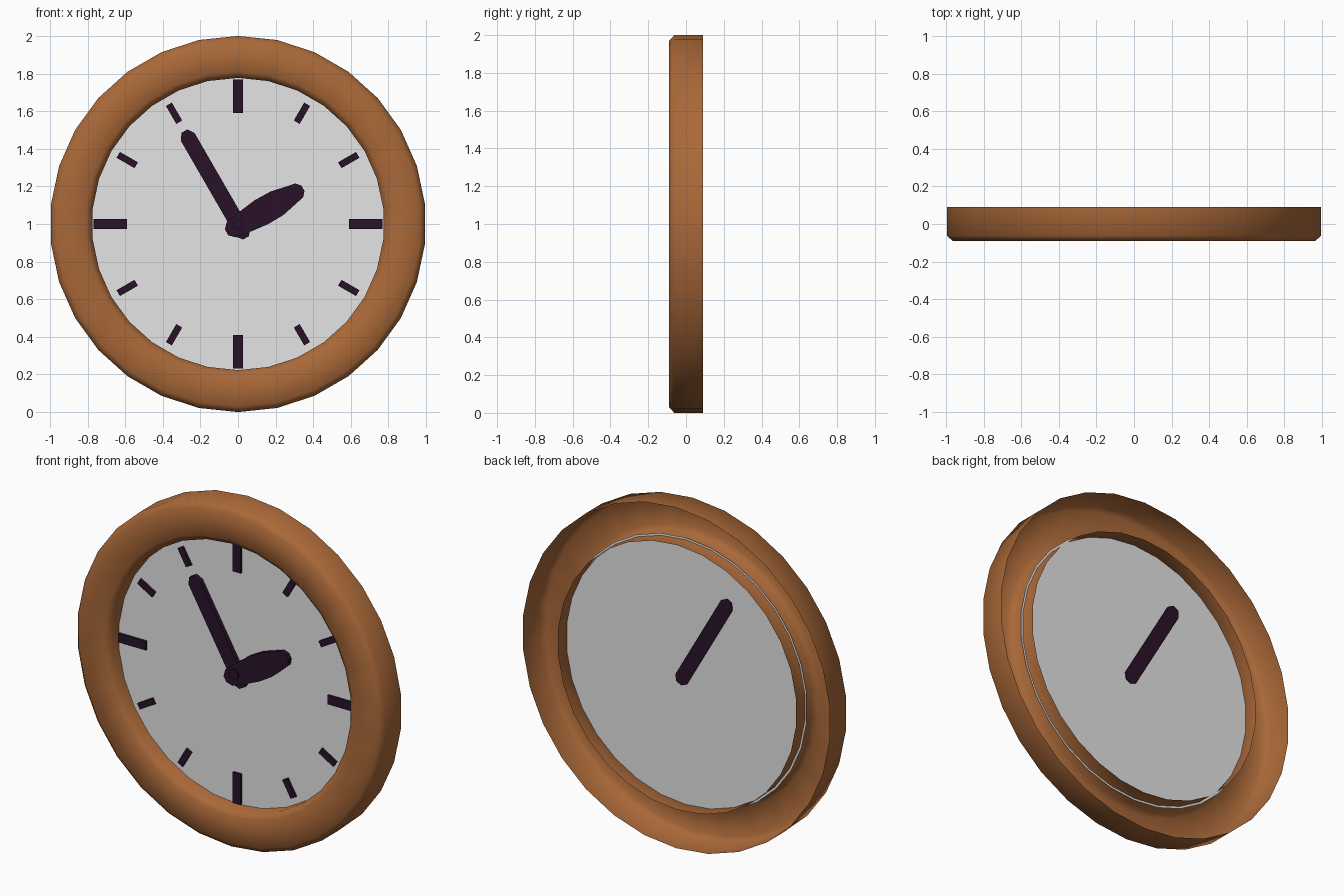
import bpy, bmesh, math

if "Cube" in bpy.data.objects:
    bpy.data.objects.remove(bpy.data.objects["Cube"])

SIDES = 30
CZ = 1.0  # height of the clock centre


def material(name, rgb):
    m = bpy.data.materials.new(name)
    m.diffuse_color = (*rgb, 1)
    m.use_nodes = True
    m.node_tree.nodes["Principled BSDF"].inputs["Base Color"].default_value = m.diffuse_color
    return m


WOOD = material("brown wood", (0.40, 0.14, 0.04))
FACE = material("pale grey", (0.78, 0.78, 0.78))
DARK = material("dark plum", (0.022, 0.006, 0.022))


def finish(bm, name, mat, smooth=False):
    me = bpy.data.meshes.new(name)
    bm.to_mesh(me)
    bm.free()
    me.materials.append(mat)
    for p in me.polygons:
        p.use_smooth = smooth
    ob = bpy.data.objects.new(name, me)
    bpy.context.collection.objects.link(ob)
    return ob


def ring_verts(bm, r, y, n=SIDES):
    # Circle facing the front, with one corner at the top
    return [bm.verts.new((r * math.sin(math.tau * i / n), y,
                          CZ + r * math.cos(math.tau * i / n))) for i in range(n)]


def slab(name, outline, angle, y0, y1):
    # Flat plate: outline in (along, across), turned clockwise from 12 o'clock
    bm = bmesh.new()
    s, c = math.sin(angle), math.cos(angle)
    vs = [bm.verts.new((u * s + v * c, y1, CZ + u * c - v * s)) for u, v in outline]
    f = bm.faces.new(vs)
    ext = bmesh.ops.extrude_face_region(bm, geom=[f])
    for e in ext["geom"]:
        if isinstance(e, bmesh.types.BMVert):
            e.co.y = y0
    bmesh.ops.recalc_face_normals(bm, faces=bm.faces)
    return finish(bm, name, DARK)


def mirrored(half, shift=0.0):
    return [(u, v + shift) for u, v in half] + [(u, shift - v) for u, v in reversed(half)]


# Frame: rounded-front shell, open at the back
profile = [(1.0, 0.09), (1.0, -0.062), (0.97, -0.09), (0.81, -0.09),
           (0.777, -0.06), (0.777, 0.083)]
bm = bmesh.new()
loops = [ring_verts(bm, r, y) for r, y in profile]
for a, b in zip(loops, loops[1:]):
    for i in range(SIDES):
        j = (i + 1) % SIDES
        bm.faces.new((a[i], a[j], b[j], b[i]))
bmesh.ops.recalc_face_normals(bm, faces=bm.faces)
bm.normal_update()
# make sure the outer wall faces outward
wall = next(f for f in bm.faces if all(abs((v.co.x**2 + (v.co.z - CZ)**2) - 1) < 1e-3 for v in f.verts))
mid = wall.calc_center_median()
if wall.normal.x * mid.x + wall.normal.z * (mid.z - CZ) < 0:
    bmesh.ops.reverse_faces(bm, faces=bm.faces)
finish(bm, "frame", WOOD, True)

# Dial: single flat disc
bm = bmesh.new()
dial = bm.faces.new(ring_verts(bm, 0.79, 0.002))
dial.normal_update()
if dial.normal.y > 0:
    dial.normal_flip()
finish(bm, "dial", FACE)

# Hour marks, longer at the quarters
for h in range(12):
    r0, r1, w = (0.59, 0.768, 0.026) if h % 3 == 0 else (0.625, 0.735, 0.018)
    slab(f"hour_mark_{h}", mirrored([(r0, w), (r1, w)]), math.tau * h / 12, -0.014, 0.0)

# Hands
slab("minute_hand", mirrored([(-0.085, 0.018), (-0.055, 0.042), (0.535, 0.042), (0.57, 0.018)]),
     math.radians(-30), -0.025, 0.008)
slab("hour_hand", mirrored([(-0.075, 0.018), (-0.045, 0.048), (0.05, 0.062), (0.14, 0.073),
                            (0.235, 0.071), (0.372, 0.042), (0.394, 0.016)], 0.008),
     math.radians(60), -0.034, -0.008)

# Centre pin
slab("centre_pin", [(0.03 * math.cos(math.tau * i / 12), 0.03 * math.sin(math.tau * i / 12))
                    for i in range(12)], 0, -0.042, 0.0)
